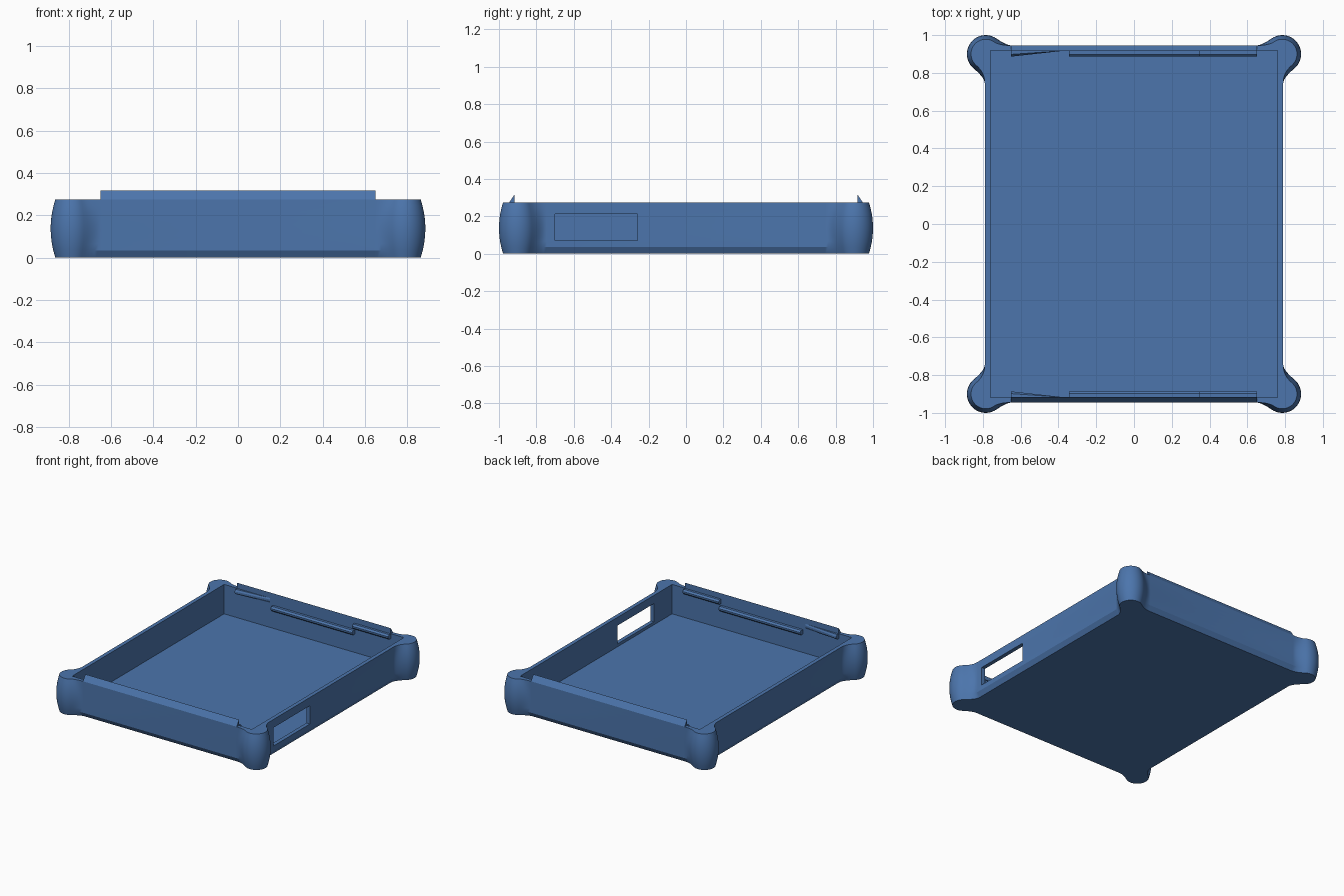
import bpy, bmesh
from math import sin, cos, radians
from mathutils import Vector

if "Cube" in bpy.data.objects:
    bpy.data.objects.remove(bpy.data.objects["Cube"])

WALL_X, WALL_Y = 0.79, 0.945      # outer wall
IN_X, IN_Y = 0.76, 0.918          # cavity
TOP, FLOOR, CHAMFER = 0.275, 0.05, 0.035
BUMPER = Vector((0.785, 0.9))

blue = bpy.data.materials.new("case blue")
blue.use_nodes = True
color = (0.072, 0.178, 0.413, 1)
blue.diffuse_color = color
blue.node_tree.nodes["Principled BSDF"].inputs["Base Color"].default_value = color


def finish(name, bm):
    bmesh.ops.remove_doubles(bm, verts=bm.verts, dist=1e-5)
    bmesh.ops.recalc_face_normals(bm, faces=bm.faces)
    mesh = bpy.data.meshes.new(name)
    bm.to_mesh(mesh)
    bm.free()
    mesh.materials.append(blue)
    obj = bpy.data.objects.new(name, mesh)
    bpy.context.collection.objects.link(obj)
    return obj


def bezier(a, b, c, n):
    return [a * (1 - t)**2 + b * 2 * t * (1 - t) + c * t * t
            for t in (i / n for i in range(n + 1))]


def outline(radius, inset):
    """Plan of the case: straight walls blended into round corner bumpers."""
    wx, wy = WALL_X - inset, WALL_Y - inset
    angles = [radians(-50 + 175 * i / 24) for i in range(25)]
    arc = [BUMPER + radius * Vector((cos(a), sin(a))) for a in angles]
    first, last = angles[0], angles[-1]
    # the arc's end tangents meet the wall lines at the blend controls
    low_y = arc[0].y - (arc[0].x - wx) * cos(first) / -sin(first)
    high_x = arc[-1].x - (arc[-1].y - wy) * sin(last) / -cos(last)
    low = bezier(Vector((wx, 0.745)), Vector((wx, low_y)), arc[0], 6)
    high = bezier(arc[-1], Vector((high_x, wy)), Vector((0.645, wy)), 6)
    quarter = low[:-1] + arc + high[1:]
    loop = []
    for sx, sy in ((1, 1), (-1, 1), (-1, -1), (1, -1)):
        pts = [Vector((p.x * sx, p.y * sy)) for p in quarter]
        loop += pts if sx * sy > 0 else pts[::-1]
    return loop


def clamp(v, limit):
    return max(-limit, min(limit, v))


# Case body: stacked outlines, rim, cavity walls and floor
bm = bmesh.new()
levels = [0, CHAMFER] + [CHAMFER + (TOP - CHAMFER) * i / 8 for i in range(1, 9)]
rings = []
for z in levels:
    bulge = 0.1 - 0.022 * (2 * z / TOP - 1)**2
    loop = outline(bulge, 0.02 if z == 0 else 0)
    rings.append([bm.verts.new((p.x, p.y, z)) for p in loop])
for z in (TOP, FLOOR):
    rings.append([bm.verts.new((clamp(p.x, IN_X), clamp(p.y, IN_Y), z)) for p in loop])
for lower, upper in zip(rings, rings[1:]):
    for i in range(len(lower)):
        j = (i + 1) % len(lower)
        bm.faces.new((lower[i], lower[j], upper[j], upper[i]))
bm.faces.new(rings[0][::-1])
bm.faces.new(rings[-1])
body = finish("case_body", bm)

# Port opening through the left wall
bm = bmesh.new()
bmesh.ops.create_cube(bm, size=1)
bmesh.ops.scale(bm, vec=(0.2, 0.44, 0.14), verts=bm.verts)
bmesh.ops.translate(bm, vec=(0.775, -0.48, 0.142), verts=bm.verts)
cutter = finish("port_cutter", bm)
cutter.hide_render = True
cut = body.modifiers.new("port", "BOOLEAN")
cut.operation, cut.solver, cut.object = "DIFFERENCE", "EXACT", cutter
bpy.context.view_layer.objects.active = body
body.select_set(True)
bpy.ops.object.modifier_apply(modifier=cut.name)
bpy.data.objects.remove(cutter)
bpy.ops.object.shade_smooth_by_angle(angle=radians(25))


def prism(name, x0, x1, section, side, taper=1):
    """Bar along x; taper shrinks its depth off the wall at the x1 end."""
    bm = bmesh.new()
    ends = []
    for x, k in ((x0, 1), (x1, taper)):
        ends.append([bm.verts.new((x, side * (IN_Y + (y - IN_Y) * k), z))
                     for y, z in section])
    for i in range(len(section)):
        j = (i + 1) % len(section)
        bm.faces.new((ends[0][i], ends[0][j], ends[1][j], ends[1][i]))
    for end in ends:
        bm.faces.new(end)
    return finish(name, bm)


def rail(z):
    half = [(IN_Y, z), (0.898, z), (0.886, z + 0.012)]
    return half + [(y, 2 * z + 0.036 - h) for y, h in half[::-1]]


# Wedge lips on the rim and clip rails inside, front and back
lip = [(WALL_Y, TOP), (IN_Y - 0.002, TOP), (IN_Y - 0.002, 0.318)]
for label, side in (("front", -1), ("back", 1)):
    prism(label + "_lip", -0.65, 0.65, lip, side)
    prism(label + "_middle_rail", -0.345, 0.345, rail(0.19), side)
    prism(label + "_upper_rail", 0.345, 0.65, rail(TOP - 0.036), side)
    prism(label + "_tapered_rail", -0.65, -0.37, rail(TOP - 0.036), side, 0.02)
